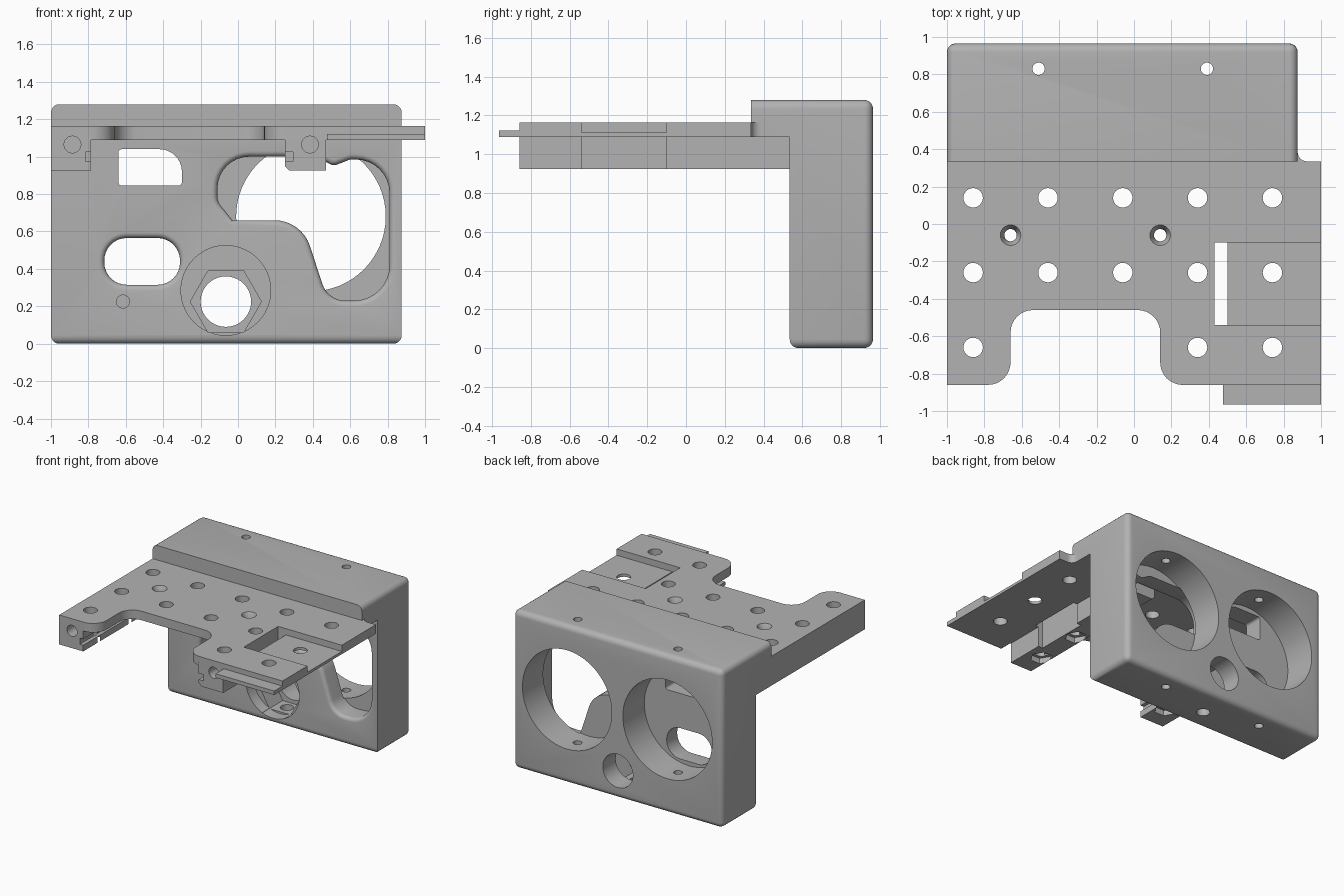
import bpy, bmesh, math
from mathutils import Vector

old = bpy.data.objects.get("Cube")
if old:
    bpy.data.objects.remove(old)

grey = bpy.data.materials.new("plain grey")
grey.use_nodes = True
colour = (0.45, 0.45, 0.45, 1)
grey.diffuse_color = colour
grey.node_tree.nodes["Principled BSDF"].inputs["Base Color"].default_value = colour


def rounded(corners, steps=8):
    """Outline from (u, v, radius) corners."""
    pts = []
    for i, (u, v, r) in enumerate(corners):
        p = Vector((u, v))
        if r == 0:
            pts.append(p)
            continue
        a = (Vector(corners[i - 1][:2]) - p).normalized()
        b = (Vector(corners[(i + 1) % len(corners)][:2]) - p).normalized()
        half = a.angle(b) / 2
        centre = p + (a + b).normalized() * (r / math.sin(half))
        start = p + a * (r / math.tan(half)) - centre
        end = p + b * (r / math.tan(half)) - centre
        sweep = start.angle_signed(end)
        for k in range(steps + 1):
            t = -sweep * k / steps
            c, s = math.cos(t), math.sin(t)
            pts.append(centre + Vector((c * start.x - s * start.y, s * start.x + c * start.y)))
    return pts


def circle(u, v, r, n=32):
    return [Vector((u + r * math.cos(math.tau * i / n), v + r * math.sin(math.tau * i / n)))
            for i in range(n)]


def rect(u0, u1, v0, v1, r=0):
    return rounded([(u0, v0, r), (u1, v0, r), (u1, v1, r), (u0, v1, r)])


def grown(pts, d):
    """Outline moved outward by d."""
    area = sum(pts[i - 1].cross(p) for i, p in enumerate(pts))
    sign = 1 if area > 0 else -1
    out = []
    for i, p in enumerate(pts):
        e = (p - pts[i - 1]).normalized() + (pts[(i + 1) % len(pts)] - p).normalized()
        out.append(p + Vector((e.y, -e.x)).normalized() * d * sign)
    return out


def loft(name, pts, axis, levels):
    """Solid along an axis through (position, growth) levels."""
    place = {"x": lambda p, w: (w, p.x, p.y),
             "y": lambda p, w: (p.x, w, p.y),
             "z": lambda p, w: (p.x, p.y, w)}[axis]
    bm = bmesh.new()
    rings = []
    for w, d in levels:
        ring = grown(pts, d) if d else pts
        rings.append([bm.verts.new(place(p, w)) for p in ring])
    n = len(pts)
    for lo, hi in zip(rings, rings[1:]):
        for i in range(n):
            bm.faces.new((lo[i - 1], lo[i], hi[i], hi[i - 1]))
    bm.faces.new(rings[0])
    bm.faces.new(rings[-1])
    bmesh.ops.recalc_face_normals(bm, faces=bm.faces)
    mesh = bpy.data.meshes.new(name)
    bm.to_mesh(mesh)
    bm.free()
    mesh.materials.append(grey)
    obj = bpy.data.objects.new(name, mesh)
    bpy.context.collection.objects.link(obj)
    return obj


def prism(name, pts, axis, lo, hi):
    return loft(name, pts, axis, [(lo, 0), (hi, 0)])


def combine(target, tool, operation):
    mod = target.modifiers.new("join", "BOOLEAN")
    mod.operation, mod.solver, mod.object = operation, "EXACT", tool
    bpy.context.view_layer.objects.active = target
    bpy.ops.object.modifier_apply(modifier=mod.name)
    bpy.data.objects.remove(tool)


def cut(target, pts, axis, lo, hi):
    combine(target, prism("cutter", pts, axis, lo, hi), "DIFFERENCE")


def cut_soft(target, pts, r, end):
    """Cut the front wall with a rounded rim."""
    rim = [(FRONT + r - r * math.cos(a), r - r * math.sin(a))
           for a in (math.pi / 2 * k / 5 for k in range(5))]
    levels = [(FRONT - 0.05, r)] + rim + [(FRONT + r, 0), (end, 0)]
    combine(target, loft("cutter", pts, "y", levels), "DIFFERENCE")


FRONT, BACK, LIP, UNDER, TOP = 0.535, 0.965, 0.335, 1.09, 1.28

# Housing with overhanging lip and rounded outer edges
side = [Vector(p) for p in ((FRONT, 0), (BACK, 0), (BACK, TOP), (LIP, TOP),
                            (LIP, UNDER), (FRONT, UNDER))]
bracket = prism("sensor_bracket", side, "x", -1, 0.875)
bm = bmesh.new()
bm.from_mesh(bracket.data)
soft = []
for e in bm.edges:
    a, b = (v.co for v in e.verts)
    if min(a.y, b.y) > BACK - 0.01 or max(a.z, b.z) < 0.01 or (
            min(a.z, b.z) > TOP - 0.01 and abs(a.y - b.y) > 0.1):
        soft.append(e)
bmesh.ops.bevel(bm, geom=soft, offset=0.045, segments=5, profile=0.5, affect="EDGES")
bm.to_mesh(bracket.data)
bm.free()

# Two large bores from the back, with cross pin holes
for x in (-0.51, 0.39):
    cut(bracket, circle(x, 0.68, 0.4, 64), "y", 0.69, 1.1)
    cut(bracket, circle(x, 0.83, 0.033, 24), "z", -0.1, 1.4)

# Curved opening, slot and window in the front wall
opening = rounded([(-0.03, 0.66, 0), (-0.11, 0.76, 0.08), (-0.11, 1.0, 0.17), (0.42, 1.0, 0.05),
                   (0.51, 0.95, 0.05), (0.6, 0.985, 0.05), (0.81, 0.985, 0.18),
                   (0.81, 0.23, 0.19), (0.48, 0.23, 0.13), (0.34, 0.66, 0.2)])
cut_soft(bracket, opening, 0.03, 0.7)
cut_soft(bracket, rect(-0.715, -0.31, 0.315, 0.565, 0.12), 0.03, 0.7)
cut(bracket, rounded([(-0.64, 0.845, 0.02), (-0.3, 0.845, 0.02), (-0.3, 1.04, 0.12),
                      (-0.64, 1.04, 0.02)]), "y", 0.4, 0.7)

# Threaded mount: round recess, nut pocket, through hole and drain hole
cut(bracket, circle(-0.065, 0.285, 0.24, 48), "y", 0.4, 0.63)
cut(bracket, circle(-0.065, 0.225, 0.19, 6), "y", 0.4, 0.8)
cut(bracket, circle(-0.065, 0.225, 0.135, 40), "y", 0.4, 1.1)
cut(bracket, circle(-0.065, 0.72, 0.05, 24), "z", -0.1, 0.2)
cut(bracket, circle(-0.615, 0.225, 0.035, 24), "y", 0.4, 0.66)

# Deck with front notch, and thin front tab
deck = rounded([(-1, -0.86, 0), (-0.66, -0.86, 0.12), (-0.66, -0.46, 0.12), (0.14, -0.46, 0.12),
                (0.14, -0.86, 0.12), (1, -0.86, 0), (1, LIP, 0), (0.875, LIP, 0.05),
                (0.875, 0.4, 0), (-1, 0.4, 0)])
combine(bracket, prism("deck", deck, "z", UNDER, 1.163), "UNION")
combine(bracket, prism("front_tab", rect(0.475, 1, -0.965, -0.84), "z", UNDER, 1.122), "UNION")

# Rails under the deck
rails = {"right_rail": rect(-1, -0.785, 0.925, 1.11),
         "left_rail": rounded([(0.25, 1.11, 0), (0.25, 0.95, 0), (0.275, 0.925, 0),
                               (0.47, 0.925, 0), (0.47, 1.11, 0)])}
for name, pts in rails.items():
    combine(bracket, prism(name, pts, "y", -0.86, FRONT + 0.002), "UNION")

# Rail guide grooves and end screw holes
for lo, hi, hole in ((-0.815, -0.75, -0.885), (0.2, 0.293, 0.385)):
    cut(bracket, rect(lo, hi, 0.975, 1.025), "y", -1, 0.5)
    cut(bracket, circle(hole, 1.065, 0.045, 24), "y", -0.9, -0.76)

# Side recess and slot in the deck
cut(bracket, rect(0.49, 1.1, -0.54, -0.1), "z", 1.112, 1.3)
cut(bracket, rect(0.43, 0.5, -0.54, -0.1), "z", 0.8, 1.3)

# Grid of mounting holes, with nut pockets where they pass through rails
for i in range(5):
    for j in range(3):
        x, y = -0.86 + 0.4 * i, 0.14 - 0.4 * j
        if j == 2 and i in (1, 2):
            continue
        cut(bracket, circle(x, y, 0.052, 24), "z", 0.8, 1.3)
        if i in (0, 3):
            cut(bracket, circle(x, y, 0.085, 6), "z", 0.8, 0.97)

# Countersunk holes
for x in (-0.66, 0.14):
    sink = loft("cutter", circle(x, -0.06, 0.033, 24), "z",
                [(1.0, 0), (1.12, 0), (1.163, 0.022), (1.2, 0.022)])
    combine(bracket, sink, "DIFFERENCE")

bpy.ops.object.select_all(action="DESELECT")
bracket.select_set(True)
bpy.context.view_layer.objects.active = bracket
bpy.ops.object.shade_smooth_by_angle(angle=math.radians(32))
